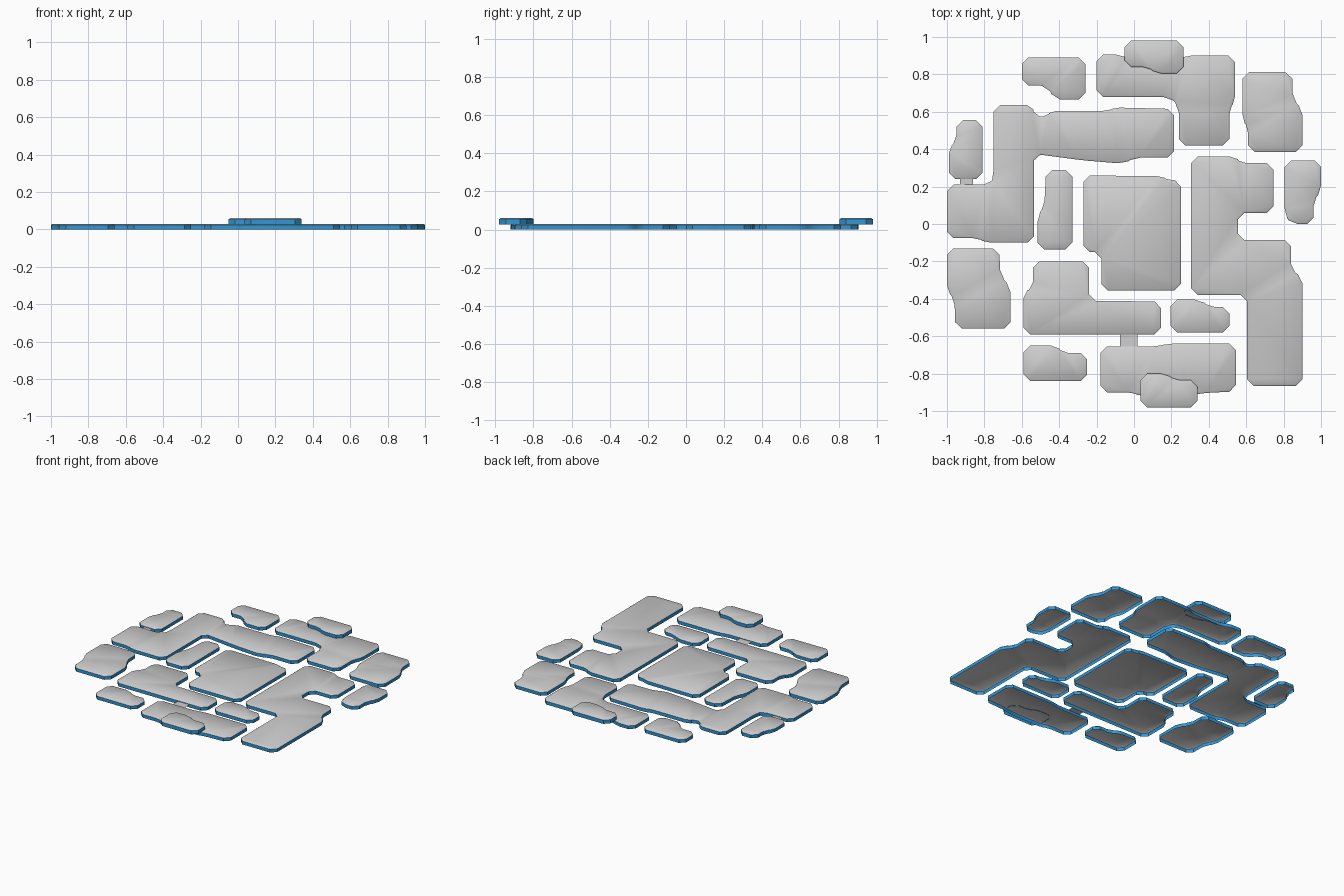
import bpy, bmesh
from mathutils import Vector

if "Cube" in bpy.data.objects:
    bpy.data.objects.remove(bpy.data.objects["Cube"])


def material(name, rgb):
    m = bpy.data.materials.new(name)
    m.diffuse_color = (*rgb, 1)
    m.use_nodes = True
    m.node_tree.nodes["Principled BSDF"].inputs["Base Color"].default_value = m.diffuse_color
    return m


GREY = material("stone grey", (0.62, 0.62, 0.62))
BLUE = material("edge blue", (0.03, 0.31, 0.68))


def chamfered(pts, r=0.035):
    """Cut every corner of a polygon, limited by the edge lengths."""
    out = []
    for i, p in enumerate(pts):
        p = Vector(p)
        a, b = Vector(pts[i - 1]), Vector(pts[(i + 1) % len(pts)])
        for q in (a, b):
            d = q - p
            out.append(p + d.normalized() * min(r, d.length * 0.4))
    return out


def tile(name, flat, z0=0.0, z1=0.03):
    """Open-bottomed slab: blue wall, grey bevel and grey top."""
    pts = chamfered(list(zip(flat[::2], flat[1::2])))
    bm = bmesh.new()
    low = [bm.verts.new((p.x, p.y, z0)) for p in pts]
    high = [bm.verts.new((p.x, p.y, z1 - 0.006)) for p in pts]
    n = len(pts)
    for i in range(n):
        j = (i + 1) % n
        bm.faces.new((low[i], high[i], high[j], low[j])).material_index = 1
    top = bm.faces.new(high)
    bm.normal_update()
    # outlines run clockwise, so turn the top upwards
    if top.normal.z < 0:
        top.normal_flip()
    bmesh.ops.inset_region(bm, faces=[top], thickness=0.008, use_even_offset=True)
    for v in top.verts:
        v.co.z = z1
    bmesh.ops.recalc_face_normals(bm, faces=bm.faces[:])
    bm.normal_update()
    if top.normal.z < 0:
        bmesh.ops.reverse_faces(bm, faces=bm.faces[:])
    bmesh.ops.triangulate(bm, faces=[top])
    me = bpy.data.meshes.new(name)
    bm.to_mesh(me)
    bm.free()
    me.materials.append(GREY)
    me.materials.append(BLUE)
    ob = bpy.data.objects.new(name, me)
    bpy.context.collection.objects.link(ob)
    bpy.ops.object.select_all(action='DESELECT')
    ob.select_set(True)
    bpy.context.view_layer.objects.active = ob
    bpy.ops.object.shade_smooth_by_angle(angle=0.7)


# middle tiles
tile("centre_tile", (-.27, .26, .16, .255, .17, .235, .25, .235, .25, -.355,
                     -.175, -.355, -.175, -.15, -.27, -.15))
tile("inner_west_tile", (-.47, .29, -.33, .29, -.33, -.135, -.515, -.135, -.515, .05, -.48, .09))
tile("inner_south_small_tile", (.195, -.405, .36, -.405, .4, -.445, .51, -.445, .51, -.58, .195, -.58))

# large angled tiles
tile("north_tile", (-.2, .905, -.06, .905, -.04, .88, .25, .88, .27, .9, .54, .9, .54, .65,
                    .51, .62, .51, .42, .24, .42, .24, .63, .19, .68, -.2, .68))
tile("east_tile", (.305, .36, .55, .36, .565, .325, .745, .325, .745, .06, .555, .06, .555, -.085,
                   .84, -.085, .84, -.25, .9, -.28, .9, -.865, .605, -.865, .605, -.38, .305, -.38))
tile("north_west_tile", (-.75, .637, -.54, .637, -.535, .575, -.46, .575, -.45, .605, -.13, .605,
                         -.11, .623, .215, .615, .215, .355, 0, .355, -.05, .322, -.27, .34,
                         -.535, .375, -.535, -.1, -.8, -.1, -.83, -.075, -1, -.075,
                         -1, .21, -.77, .21, -.75, .26))
tile("south_west_tile", (-.54, -.2, -.24, -.2, -.24, -.41, .145, -.415, .145, -.59,
                         -.59, -.59, -.59, -.36, -.54, -.345))
tile("south_tile", (-.18, -.655, .13, -.655, .17, -.64, .545, -.64, .545, -.895, .35, -.905,
                    .3, -.92, .02, -.92, 0, -.9, -.18, -.9))

# small outer tiles
tile("outer_north_west_tile", (-.6, .89, -.26, .89, -.26, .665, -.43, .665, -.46, .74, -.6, .74))
tile("outer_north_east_tile", (.58, .812, .845, .812, .85, .66, .9, .62, .9, .385,
                               .61, .385, .61, .52, .58, .55))
tile("outer_east_tile", (.805, .34, 1, .34, 1, .17, .96, .13, .96, 0, .84, 0, .805, .05))
tile("outer_west_tile", (-.95, .555, -.81, .555, -.81, .24, -.99, .24, -.99, .41, -.95, .44))
tile("outer_south_west_tile", (-1, -.13, -.72, -.13, -.715, -.28, -.66, -.33, -.66, -.56,
                               -.955, -.56, -.96, -.4, -1, -.36))
tile("outer_south_small_tile", (-.59, -.65, -.41, -.65, -.385, -.69, -.25, -.69, -.25, -.84, -.59, -.84))

# raised tiles lying on the north and south ones
tile("raised_north_tile", (-.05, .98, .265, .98, .265, .805, .11, .805, .08, .84, -.05, .84), .027, .06)
tile("raised_south_tile", (.035, -.8, .18, -.8, .21, -.835, .34, -.835, .34, -.98, .035, -.98), .027, .06)


# thin bridges between neighbouring tiles
def bridge(name, x0, x1, y0, y1, z=0.02):
    me = bpy.data.meshes.new(name)
    me.from_pydata([(x0, y0, z), (x1, y0, z), (x1, y1, z), (x0, y1, z)], [], [(0, 1, 2, 3)])
    me.materials.append(GREY)
    bpy.context.collection.objects.link(bpy.data.objects.new(name, me))


bridge("west_bridge", -.93, -.86, .21, .24)
bridge("south_bridge", -.075, .02, -.655, -.59)
